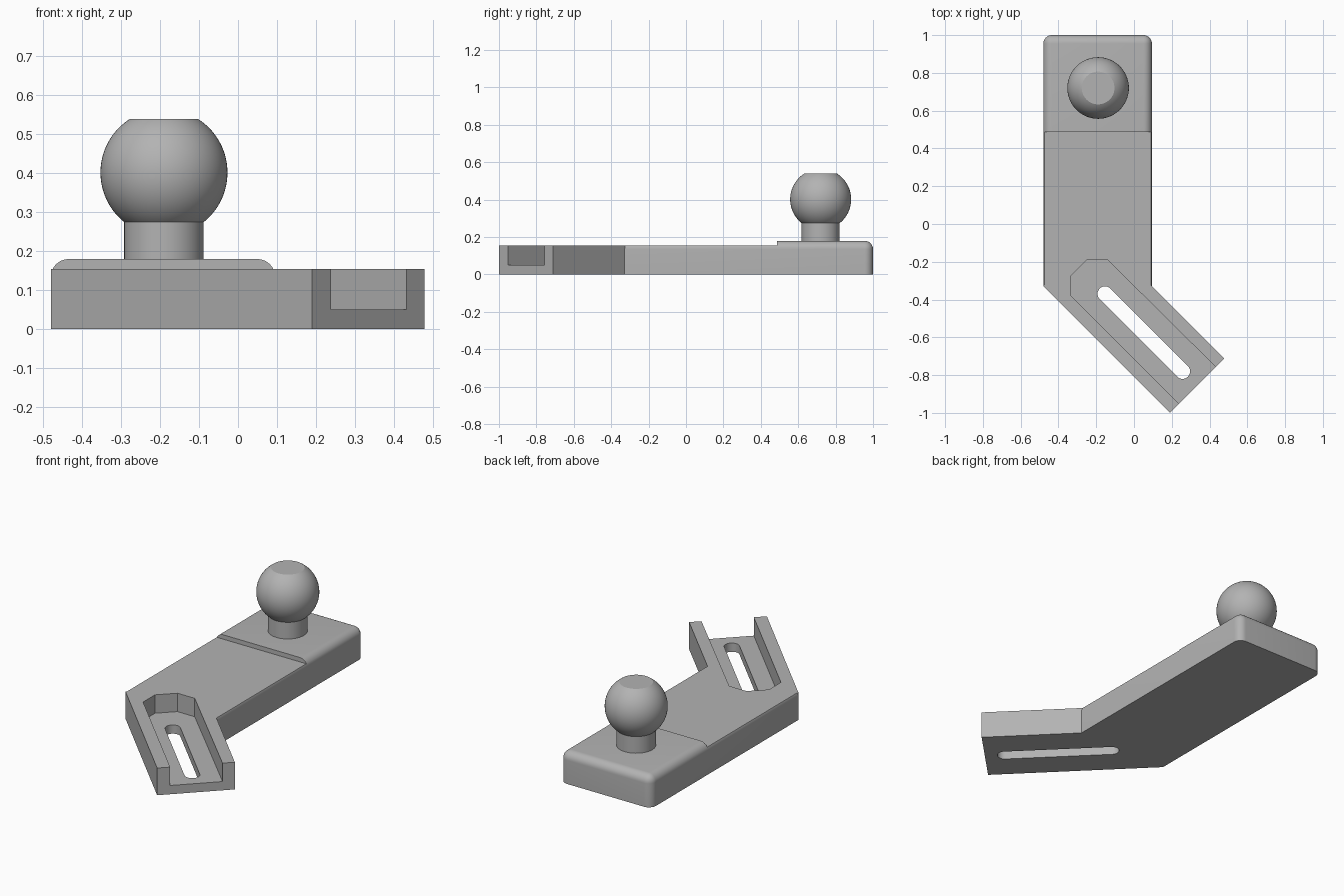
import bpy, bmesh, math
from mathutils import Vector

cube = bpy.data.objects.get("Cube")
if cube:
    bpy.data.objects.remove(cube, do_unlink=True)

GREY = (0.45, 0.45, 0.45, 1)
mat = bpy.data.materials.new("plain grey")
mat.use_nodes = True
mat.diffuse_color = GREY
mat.node_tree.nodes["Principled BSDF"].inputs["Base Color"].default_value = GREY

X0, X1, BACK, BEND = -0.48, 0.095, 1.0, -0.328
TOP, STEP, FLOOR, FILLET = 0.18, 0.155, 0.05, 0.045


def add_object(name, bm):
    bmesh.ops.recalc_face_normals(bm, faces=bm.faces)
    mesh = bpy.data.meshes.new(name)
    bm.to_mesh(mesh)
    bm.free()
    mesh.materials.append(mat)
    ob = bpy.data.objects.new(name, mesh)
    bpy.context.collection.objects.link(ob)
    return ob


def prism(outline, z0, z1):
    """Extrude a plan outline from z0 to z1."""
    bm = bmesh.new()
    face = bm.faces.new([bm.verts.new((x, y, z0)) for x, y in outline])
    new = bmesh.ops.extrude_face_region(bm, geom=[face])["geom"]
    bmesh.ops.translate(bm, vec=(0, 0, z1 - z0),
                        verts=[v for v in new if isinstance(v, bmesh.types.BMVert)])
    bmesh.ops.recalc_face_normals(bm, faces=bm.faces)
    return bm


def combine(target, tool, operation):
    """Apply a boolean and discard the tool."""
    tool.hide_render = True
    mod = target.modifiers.new(operation, 'BOOLEAN')
    mod.operation, mod.object, mod.solver = operation, tool, 'EXACT'
    bpy.context.view_layer.objects.active = target
    bpy.ops.object.modifier_apply(modifier=mod.name)
    bpy.data.objects.remove(tool, do_unlink=True)


def smooth(ob):
    bpy.ops.object.select_all(action='DESELECT')
    ob.select_set(True)
    bpy.context.view_layer.objects.active = ob
    bpy.ops.object.shade_smooth_by_angle(angle=math.radians(30))


# Straight bar, filleted on its top and rear corner edges
bm = prism([(X0, BEND), (X1, BEND), (X1, BACK), (X0, BACK)], 0, TOP)


def is_filleted(edge):
    a, b = (v.co for v in edge.verts)
    mid = (a + b) / 2
    on_top = min(a.z, b.z) > STEP and mid.y > BEND + 0.01
    rear_corner = abs(a.z - b.z) > STEP and mid.y > 0
    return on_top or rear_corner


bmesh.ops.bevel(bm, geom=[e for e in bm.edges if is_filleted(e)], offset=FILLET,
                offset_type='OFFSET', segments=8, profile=0.5, affect='EDGES')
bracket = add_object("bracket_plate", bm)

# Angled arm joins the bar's front end
arm = add_object("angled_arm", prism(
    [(X0, BEND), (0.19, -1), (0.478, -0.711), (X1, BEND),
     (X1 - 0.1, BEND + 0.1), (X0 + 0.1, BEND + 0.1)], 0, TOP - 0.005))
combine(bracket, arm, 'UNION')

# Lower everything in front of the raised mounting pad
step = add_object("step_cutter", prism(
    [(-0.7, -1.2), (0.7, -1.2), (0.7, 0.487), (-0.7, 0.487)], STEP, 0.4))
combine(bracket, step, 'DIFFERENCE')

# Open-ended pocket with chamfered inner corners
along = Vector((1, -1)).normalized() * 0.2
pocket_end = [Vector(p) + along for p in ((0.235, -0.948), (0.431, -0.754))]
pocket = add_object("pocket_cutter", prism(
    [(-0.333, -0.38), *pocket_end, (-0.14, -0.19), (-0.249, -0.19), (-0.333, -0.273)],
    FLOOR, 0.4))
combine(bracket, pocket, 'DIFFERENCE')

# Round-ended adjustment slot through the pocket floor
outline = []
for centre, start in (((-0.153, -0.37), 45), ((0.257, -0.78), 225)):
    for i in range(17):
        a = math.radians(start + 180 * i / 16)
        outline.append((centre[0] + 0.04 * math.cos(a), centre[1] + 0.04 * math.sin(a)))
slot = add_object("slot_cutter", prism(outline, -0.2, 0.4))
combine(bracket, slot, 'DIFFERENCE')
smooth(bracket)

# Ball stud: neck and flat-topped ball turned from one profile
R, BALL_Z, NECK_R, BALL_TOP = 0.163, 0.402, 0.102, 0.54
low = -math.acos(NECK_R / R)
high = math.asin((BALL_TOP - BALL_Z) / R)
profile = [(0, TOP - 0.02), (NECK_R, TOP - 0.02)]
for i in range(33):
    a = low + (high - low) * i / 32
    profile.append((R * math.cos(a), BALL_Z + R * math.sin(a)))
profile.append((0, BALL_TOP))

bm = bmesh.new()
verts = [bm.verts.new((r, 0, z)) for r, z in profile]
edges = [bm.edges.new(pair) for pair in zip(verts, verts[1:])]
bmesh.ops.spin(bm, geom=verts + edges, cent=(0, 0, 0), axis=(0, 0, 1),
               angle=math.tau, steps=64)
bmesh.ops.remove_doubles(bm, verts=bm.verts, dist=0.0005)
stud = add_object("ball_stud", bm)
stud.location = (-0.19, 0.72, 0)
smooth(stud)
